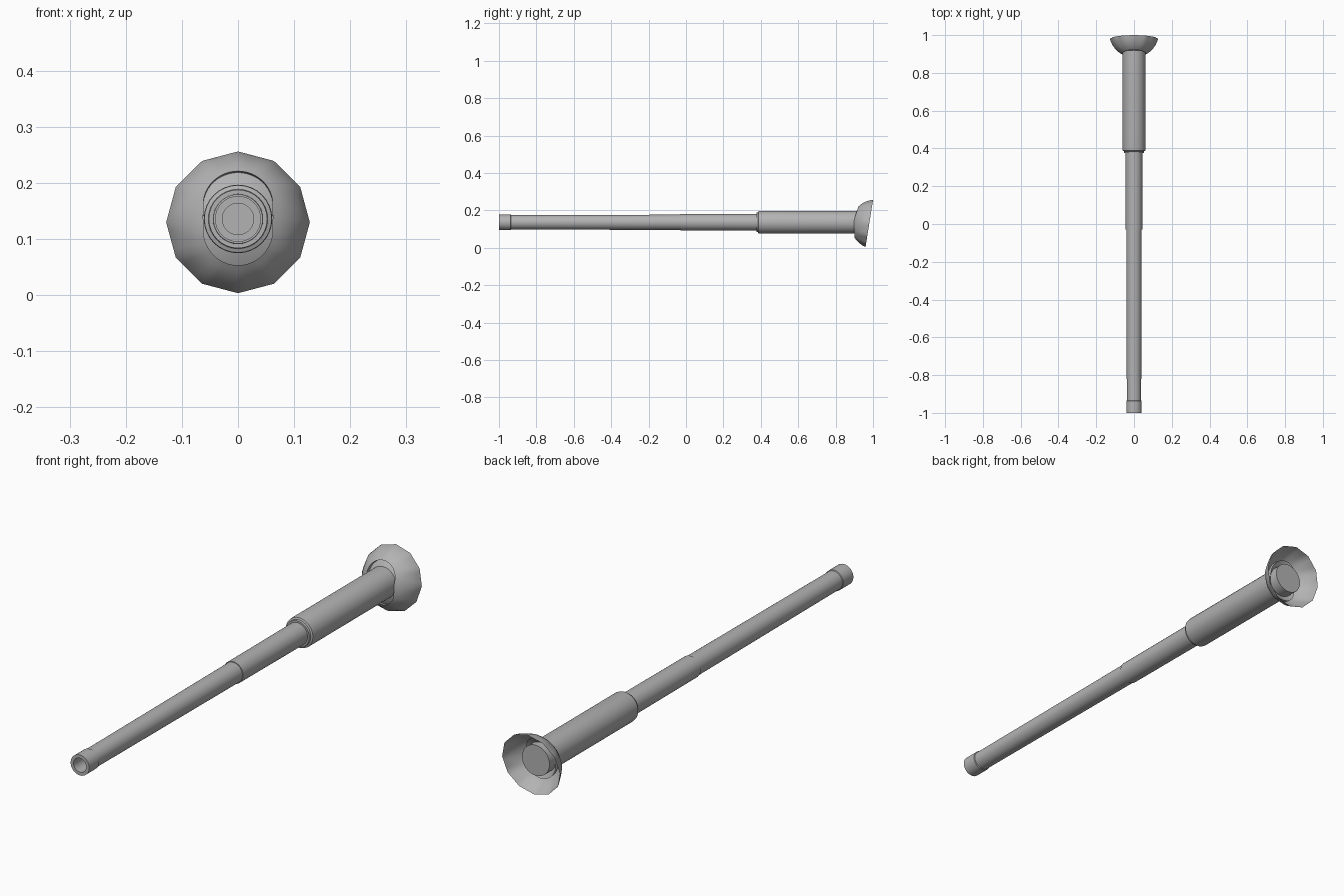
import bpy, bmesh, math
from mathutils import Vector

if "Cube" in bpy.data.objects:
    bpy.data.objects.remove(bpy.data.objects["Cube"])

AXIS_Z = 0.136      # height of the barrel axis
RIM_Y, RIM_Z = 0.98, 0.13
N = 48

steel = bpy.data.materials.new("grey steel")
steel.diffuse_color = (0.45, 0.45, 0.45, 1)
steel.use_nodes = True
steel.node_tree.nodes["Principled BSDF"].inputs["Base Color"].default_value = steel.diffuse_color


def finish(name, bm, angle=32, recalc=True):
    if recalc:
        bmesh.ops.recalc_face_normals(bm, faces=bm.faces)
    me = bpy.data.meshes.new(name)
    bm.to_mesh(me)
    bm.free()
    ob = bpy.data.objects.new(name, me)
    bpy.context.collection.objects.link(ob)
    me.materials.append(steel)
    bpy.ops.object.select_all(action='DESELECT')
    ob.select_set(True)
    bpy.context.view_layer.objects.active = ob
    bpy.ops.object.shade_smooth_by_angle(angle=math.radians(angle))
    return ob


def skin(bm, rings):
    """Bridge consecutive closed rings of points, returning the vertex rings."""
    vs = [[bm.verts.new(p) for p in ring] for ring in rings]
    for a, b in zip(vs, vs[1:]):
        n = len(a)
        for i in range(n):
            j = (i + 1) % n
            bm.faces.new((a[i], a[j], b[j], b[i]))
    return vs


def turned(name, profile, sides=32):
    """Closed lathe part along y from (radius, y) pairs."""
    bm = bmesh.new()
    rings = [[(r * math.sin(2 * math.pi * i / sides), y,
               AXIS_Z + r * math.cos(2 * math.pi * i / sides))
              for i in range(sides)] for r, y in profile]
    vs = skin(bm, rings)
    bm.faces.new(vs[0])
    bm.faces.new(vs[-1])
    return finish(name, bm)


# Barrel: blind bore, muzzle collar and slow taper
turned("barrel", [(0.028, -0.90), (0.028, -1.0), (0.041, -1.0), (0.041, -0.937),
                  (0.038, -0.935), (0.041, -0.03), (0.044, -0.03), (0.045, 0.39)])
# Sleeve with a stepped front lip
turned("sleeve", [(0.047, 0.376), (0.052, 0.376), (0.053, 0.385), (0.060, 0.388),
                  (0.061, 0.395), (0.061, 0.95)])


# Dish: tilted spherical shell with a twelve-sided rim and an upright slot
NORMAL = Vector((0, -0.987, 0.158))
UP = Vector((0, 0.158, 0.987))
CENTRE = Vector((0, RIM_Y, RIM_Z))


def place(u, v, depth):
    return CENTRE + Vector((u, 0, 0)) + UP * v + NORMAL * depth


def cap_depth(r, radius=0.132):
    return math.sqrt(max(radius ** 2 - r * r, 0)) - 0.033


def slot(a, shrink=1.0):
    """Point on the rounded slot outline."""
    s, c = math.sin(a), math.cos(a)
    mid = 0.019 if c > 1e-6 else -0.026 if c < -1e-6 else -0.0035
    return 0.062 * s * shrink, (mid + 0.062 * c) * shrink


def rim(a):
    """Point on the twelve-sided rim."""
    step = math.pi / 6
    k = math.cos(step / 2) / math.cos((a % step) - step / 2)
    return 0.128 * k * math.sin(a), 0.128 * k * math.cos(a), k


angles = [2 * math.pi * i / N for i in range(N)]
rings = [[place(*slot(a), cap_depth(math.hypot(*slot(a))) - 0.016) for a in angles]]
for t in (0, 0.2, 0.4, 0.6, 0.8, 0.92, 1):
    ring = []
    for a in angles:
        su, sv = slot(a)
        ru, rv, k = rim(a)
        u, v = su + (ru - su) * t, sv + (rv - sv) * t
        r = math.hypot(u, v) / (1 + (k - 1) * t)
        ring.append(place(u, v, max(cap_depth(min(r, 0.128)), 0)))
    rings.append(ring)
bm = bmesh.new()
skin(bm, rings)
finish("dish", bm, 40)

# Recessed rounded plate behind the slot
bm = bmesh.new()
rings = []
for s in (1, 0.75, 0.5, 0.25):
    rings.append([place(*slot(a, s), cap_depth(math.hypot(*slot(a, s))) - 0.016)
                  for a in angles])
vs = skin(bm, rings)
bm.faces.new(vs[-1])
finish("slot_plate", bm, 40)
